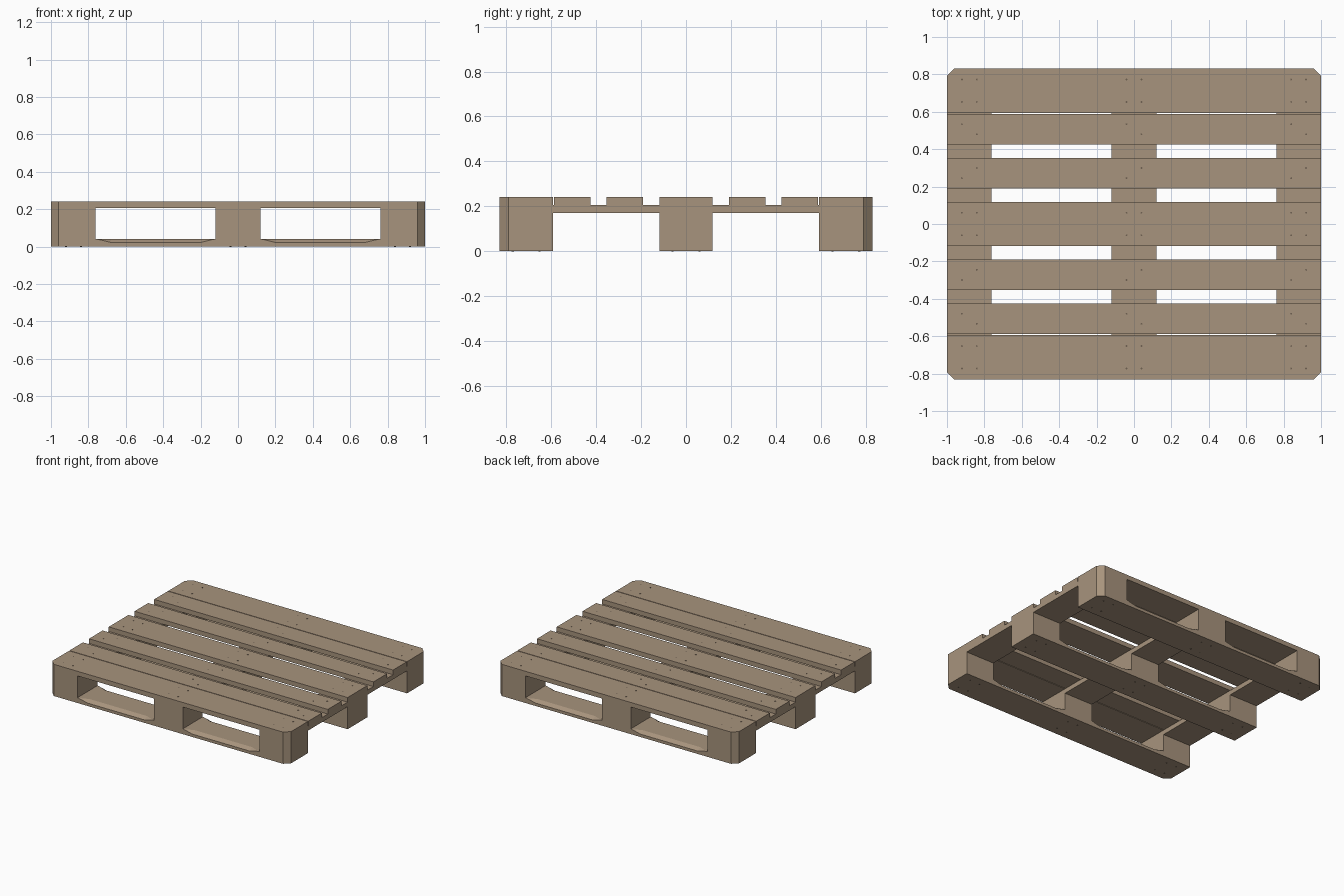
import bpy
import bmesh

cube = bpy.data.objects.get("Cube")
if cube:
    bpy.data.objects.remove(cube, do_unlink=True)

HX, HY, CUT = 1.0, 0.832, 0.04
Z_BOTTOM, Z_BLOCK, Z_STRINGER, Z_TOP = 0.04, 0.17, 0.205, 0.24
COLUMNS = [(-1.0, -0.762), (-0.12, 0.12), (0.762, 1.0)]
ROWS = [(-HY, -0.593), (-0.118, 0.118), (0.593, HY)]
NARROW = [(-0.588, -0.426), (-0.354, -0.191), (0.191, 0.354), (0.426, 0.588)]


def material(name, colour):
    mat = bpy.data.materials.new(name)
    mat.use_nodes = True
    mat.diffuse_color = colour
    mat.node_tree.nodes["Principled BSDF"].inputs["Base Color"].default_value = colour
    return mat


WOOD = material("weathered wood", (0.39, 0.295, 0.205, 1))
STEEL = material("dull nail", (0.16, 0.12, 0.085, 1))


def finish(name, bm, mat):
    bmesh.ops.remove_doubles(bm, verts=bm.verts, dist=0.0005)
    bmesh.ops.recalc_face_normals(bm, faces=bm.faces)
    mesh = bpy.data.meshes.new(name)
    bm.to_mesh(mesh)
    bm.free()
    mesh.materials.append(mat)
    obj = bpy.data.objects.new(name, mesh)
    bpy.context.collection.objects.link(obj)


def timber(name, xs, ys, z0, z1):
    """Box whose vertical edges are cut off where they meet a pallet corner."""
    (x0, x1), (y0, y1) = xs, ys
    outline = []
    for i, (x, y) in enumerate([(x0, y0), (x1, y0), (x1, y1), (x0, y1)]):
        if abs(x) == HX and abs(y) == HY:
            along_x = (x - CUT * (1 if x > 0 else -1), y)
            along_y = (x, y - CUT * (1 if y > 0 else -1))
            outline += [along_y, along_x] if i % 2 == 0 else [along_x, along_y]
        else:
            outline.append((x, y))
    bm = bmesh.new()
    base = bm.faces.new([bm.verts.new((x, y, z0)) for x, y in outline])
    top = bmesh.ops.extrude_face_region(bm, geom=[base], use_keep_orig=True)
    for v in top["geom"]:
        if isinstance(v, bmesh.types.BMVert):
            v.co.z = z1
    finish(name, bm, WOOD)


def bottom_board(name, y0, y1):
    """Loft along x, with the upper edges bevelled between the blocks."""
    half = [(HX, 0), (HX - CUT, 0), (0.755, 0), (0.68, 1), (0.2, 1), (0.125, 0)]
    stations = [(-x, d) for x, d in half] + [(x, d) for x, d in reversed(half)]
    bm = bmesh.new()
    rings = []
    for x, d in stations:
        end = CUT if abs(x) == HX else 0
        a = y0 + (end if y0 == -HY else 0)
        b = y1 - (end if y1 == HY else 0)
        low, inset = Z_BOTTOM - 0.018 * d, 0.03 * d
        section = [(a, 0), (b, 0), (b, low), (b - inset, Z_BOTTOM),
                   (a + inset, Z_BOTTOM), (a, low)]
        rings.append([bm.verts.new((x, y, z)) for y, z in section])
    for r, s in zip(rings, rings[1:]):
        for i in range(6):
            j = (i + 1) % 6
            bm.faces.new((r[i], r[j], s[j], s[i]))
    bm.faces.new(rings[0])
    bm.faces.new(rings[-1])
    finish(name, bm, WOOD)


# Deck boards
deck = sorted(ROWS + NARROW)
for n, ys in enumerate(deck):
    timber(f"deck_board_{n + 1}", (-HX, HX), ys, Z_STRINGER, Z_TOP)

# Cross boards under the deck, running front to back
for side, xs in zip(("right", "middle", "left"), COLUMNS):
    timber(f"cross_board_{side}", xs, (-HY, HY), Z_BLOCK, Z_STRINGER)

# Bottom boards and the nine blocks
for row, ys in zip(("front", "middle", "back"), ROWS):
    bottom_board(f"bottom_board_{row}", *ys)
    for side, xs in zip(("right", "middle", "left"), COLUMNS):
        timber(f"block_{row}_{side}", xs, ys, Z_BOTTOM, Z_BLOCK)


# Nail heads: four on wide boards, two staggered on narrow ones
def nails(name, boards, z):
    bm = bmesh.new()
    for k, (y0, y1) in enumerate(boards):
        mid = (y0 + y1) / 2
        wide = y1 - y0 > 0.2
        dy = 0.06 if wide else 0.027
        for cx in (-0.88, 0, 0.88):
            for sx in (-1, 1):
                for sy in (-1, 1):
                    if not wide and sx * sy != (-1) ** k:
                        continue
                    head = bmesh.ops.create_circle(bm, cap_ends=True, segments=8, radius=0.005)
                    bmesh.ops.translate(bm, verts=head["verts"],
                                        vec=(cx + sx * 0.04, mid + sy * dy, z))
    bmesh.ops.solidify(bm, geom=bm.faces[:], thickness=0.002)
    finish(name, bm, STEEL)


nails("deck_nails", deck, Z_TOP + 0.001)
nails("bottom_nails", ROWS, 0.0005)
